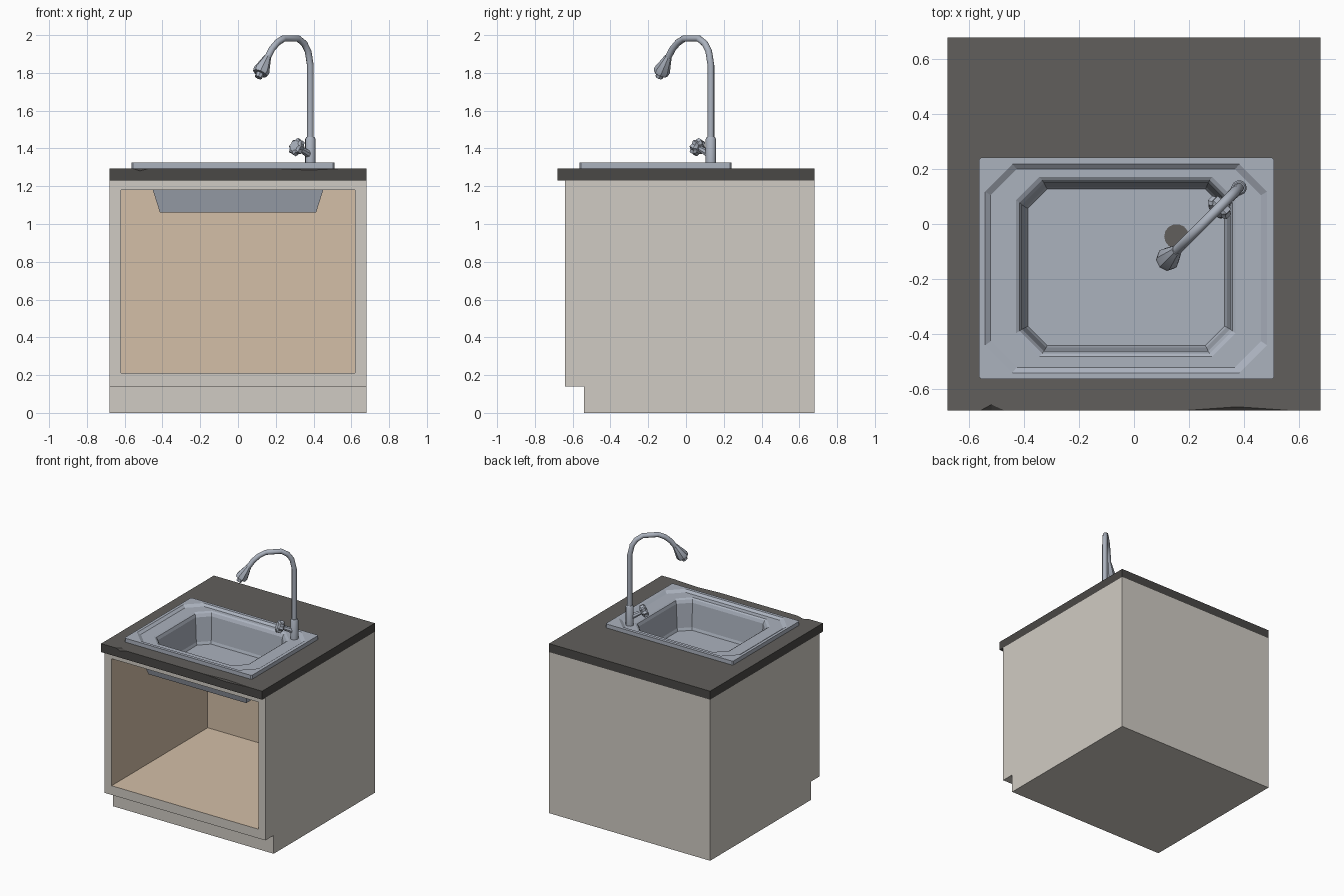
import bpy, bmesh, math
from mathutils import Vector

if "Cube" in bpy.data.objects:
    bpy.data.objects.remove(bpy.data.objects["Cube"])


def material(name, rgb):
    m = bpy.data.materials.new(name)
    lin = [((c / 255 + 0.055) / 1.055) ** 2.4 for c in rgb]
    m.diffuse_color = (*lin, 1)
    m.use_nodes = True
    m.node_tree.nodes["Principled BSDF"].inputs["Base Color"].default_value = m.diffuse_color
    return m


PAINT = material("cabinet_paint", (208, 203, 195))
WOOD = material("interior_wood", (212, 191, 167))
STONE = material("counter_top_stone", (97, 95, 92))
EDGE = material("counter_edge_stone", (74, 72, 70))
STEEL = material("steel", (171, 178, 190))


def mesh_object(name, verts, faces, mats):
    me = bpy.data.meshes.new(name)
    me.from_pydata([tuple(v) for v in verts], [], faces)
    me.update()
    for m in mats:
        me.materials.append(m)
    ob = bpy.data.objects.new(name, me)
    bpy.context.collection.objects.link(ob)
    return ob


def loft(name, rings, mat, cap_start=True, cap_end=True):
    """Skin a list of equal-length vertex rings."""
    n = len(rings[0])
    verts = [v for r in rings for v in r]
    faces = []
    for i in range(len(rings) - 1):
        for j in range(n):
            k = (j + 1) % n
            faces.append((i * n + j, i * n + k, (i + 1) * n + k, (i + 1) * n + j))
    if cap_start:
        faces.append(tuple(reversed(range(n))))
    if cap_end:
        faces.append(tuple(range((len(rings) - 1) * n, len(rings) * n)))
    return mesh_object(name, verts, faces, [mat])


def rect(x0, x1, y0, y1, z):
    return [(x0, y0, z), (x1, y0, z), (x1, y1, z), (x0, y1, z)]


def octagon(x0, x1, y0, y1, c, z):
    return [(x0 + c, y0, z), (x1 - c, y0, z), (x1, y0 + c, z), (x1, y1 - c, z),
            (x1 - c, y1, z), (x0 + c, y1, z), (x0, y1 - c, z), (x0, y0 + c, z)]


def box(name, x0, x1, y0, y1, z0, z1, mat):
    return loft(name, [rect(x0, x1, y0, y1, z0), rect(x0, x1, y0, y1, z1)], mat)


def cut(ob, cutter):
    mod = ob.modifiers.new("cut", "BOOLEAN")
    mod.operation = "DIFFERENCE"
    mod.solver = "EXACT"
    mod.object = cutter
    bpy.context.view_layer.objects.active = ob
    bpy.ops.object.modifier_apply(modifier=mod.name)
    bpy.data.objects.remove(cutter)


def bowl_hole():
    return box("bowl_hole_cutter", -0.45, 0.45, -0.52, 0.18, 1.10, 1.40, PAINT)


# Cabinet: side profile with toe kick, hollowed from the front
profile = [(-0.54, 0), (0.68, 0), (0.68, 1.23), (-0.64, 1.23), (-0.64, 0.14), (-0.54, 0.14)]
cabinet = loft("cabinet", [[(x, y, z) for y, z in profile] for x in (-0.68, 0.68)], PAINT)
cut(cabinet, box("interior_cutter", -0.62, 0.62, -1, 0.52, 0.21, 1.18, PAINT))
cut(cabinet, bowl_hole())
cabinet.data.materials.clear()
for m in (PAINT, WOOD):
    cabinet.data.materials.append(m)
for p in cabinet.data.polygons:
    c = p.center
    p.material_index = int(abs(c.x) < 0.63 and -0.635 < c.y < 0.53 and 0.2 < c.z < 1.2)

# Countertop with two small chips in its front edge
TOP, LOW, H = 1.295, 1.23, 0.68
bm = bmesh.new()
V = lambda x, y, z: bm.verts.new((x, y, z))
fl, fr, br, bl = [V(x, y, TOP) for x, y in ((-H, -H), (H, -H), (H, H), (-H, H))]
lfl, lfr, lbr, lbl = [V(x, y, LOW) for x, y in ((-H, -H), (H, -H), (H, H), (-H, H))]
top_edge, front_edge = [fl], [fl]
for x0, xm, x1, depth, drop in ((-0.56, -0.52, -0.47, 0.022, 0.014),
                                (0.18, 0.376, 0.58, 0.014, 0.010)):
    a, b = V(x0, -H, TOP), V(x1, -H, TOP)
    inner, down = V(xm, -H + depth, TOP), V(xm, -H, TOP - drop)
    bm.faces.new((a, down, inner))
    bm.faces.new((inner, down, b))
    top_edge += [a, inner, b]
    front_edge += [a, down, b]
bm.faces.new(top_edge + [fr, br, bl])
bm.faces.new([lfl, lfr, fr] + front_edge[::-1])
for f in ((lfr, lbr, br, fr), (lbr, lbl, bl, br), (lbl, lfl, fl, bl), (lfl, lbl, lbr, lfr)):
    bm.faces.new(f)
bmesh.ops.recalc_face_normals(bm, faces=bm.faces)
counter = mesh_object("countertop", [], [], [STONE, EDGE])
bm.to_mesh(counter.data)
bm.free()
cut(counter, bowl_hole())
counter.data.materials.clear()
for m in (STONE, EDGE):
    counter.data.materials.append(m)
for p in counter.data.polygons:
    p.material_index = 0 if p.normal.z > 0.9 else 1

# Sink: raised border, recessed deck and bowl in one skin
loft("sink", [
    octagon(-0.565, 0.511, -0.565, 0.242, 0.008, 1.29),
    octagon(-0.565, 0.511, -0.565, 0.242, 0.008, 1.325),
    octagon(-0.543, 0.485, -0.542, 0.218, 0.100, 1.325),
    octagon(-0.522, 0.463, -0.522, 0.200, 0.095, 1.310),
    octagon(-0.430, 0.370, -0.483, 0.172, 0.085, 1.310),
    octagon(-0.417, 0.358, -0.472, 0.160, 0.082, 1.302),
    octagon(-0.408, 0.350, -0.463, 0.150, 0.080, 1.280),
    octagon(-0.394, 0.338, -0.450, 0.134, 0.074, 1.100),
    octagon(-0.386, 0.330, -0.443, 0.127, 0.070, 1.080)], STEEL, cap_start=False)

# Underside of the bowl, seen inside the cabinet
loft("bowl_underside", [rect(-0.413, 0.413, -0.49, 0.16, 1.06),
                        rect(-0.470, 0.470, -0.545, 0.215, 1.24)], STEEL, cap_end=False)

# Drain
N = 14
loft("drain", [[(0.155 + 0.045 * math.cos(2 * math.pi * i / N),
                 -0.045 + 0.045 * math.sin(2 * math.pi * i / N), z) for i in range(N)]
               for z in (1.079, 1.083)], STONE)

# Tap: every part lies in one diagonal vertical plane
SIDE = Vector((1, -1, 0)).normalized()


def at(t, z):
    return Vector((0.383 - t, 0.132 - t, z))


def tube(name, pts, radii, sides=10, flute=1.0):
    rings = []
    for i, p in enumerate(pts):
        t = (pts[min(i + 1, len(pts) - 1)] - pts[max(i - 1, 0)]).normalized()
        v = t.cross(SIDE)
        ring = []
        for j in range(sides):
            a = 2 * math.pi * j / sides
            r = radii[i] * (flute if j % 2 else 1)
            ring.append(p + r * (math.cos(a) * SIDE + math.sin(a) * v))
        rings.append(ring)
    ob = loft(name, rings, STEEL)
    bpy.ops.object.select_all(action="DESELECT")
    ob.select_set(True)
    bpy.context.view_layer.objects.active = ob
    if flute == 1.0:
        bpy.ops.object.shade_smooth_by_angle(angle=math.radians(38))
    return ob


def along(start, end, steps):
    d = (end - start).normalized()
    return [start + d * s for s in steps]


tube("tap_base", [at(0, 1.305), at(0, 1.45), at(0, 1.46)], [0.028, 0.028, 0.022])
neck = [(0, 1.44), (0, 1.84), (0.012, 1.915), (0.032, 1.955), (0.065, 1.982), (0.142, 1.982),
        (0.175, 1.96), (0.203, 1.927), (0.235, 1.865)]
tube("tap_neck", [at(t, z) for t, z in neck], [0.018] * len(neck))
tube("spray_head", along(at(0.226, 1.885), at(0.274, 1.779), (0, 0.02, 0.085, 0.105, 0.106, 0.13)),
     [0.020, 0.025, 0.044, 0.040, 0.022, 0.020], 8)
tube("handle_stem", along(at(0, 1.365), at(0.085, 1.415), (0, 0.03, 0.10)), [0.022, 0.020, 0.015], 8)
tube("handle_knob", along(at(0, 1.365), at(0.085, 1.415), (0.085, 0.097, 0.122, 0.132)),
     [0.030, 0.048, 0.048, 0.034], 16, 0.8)
